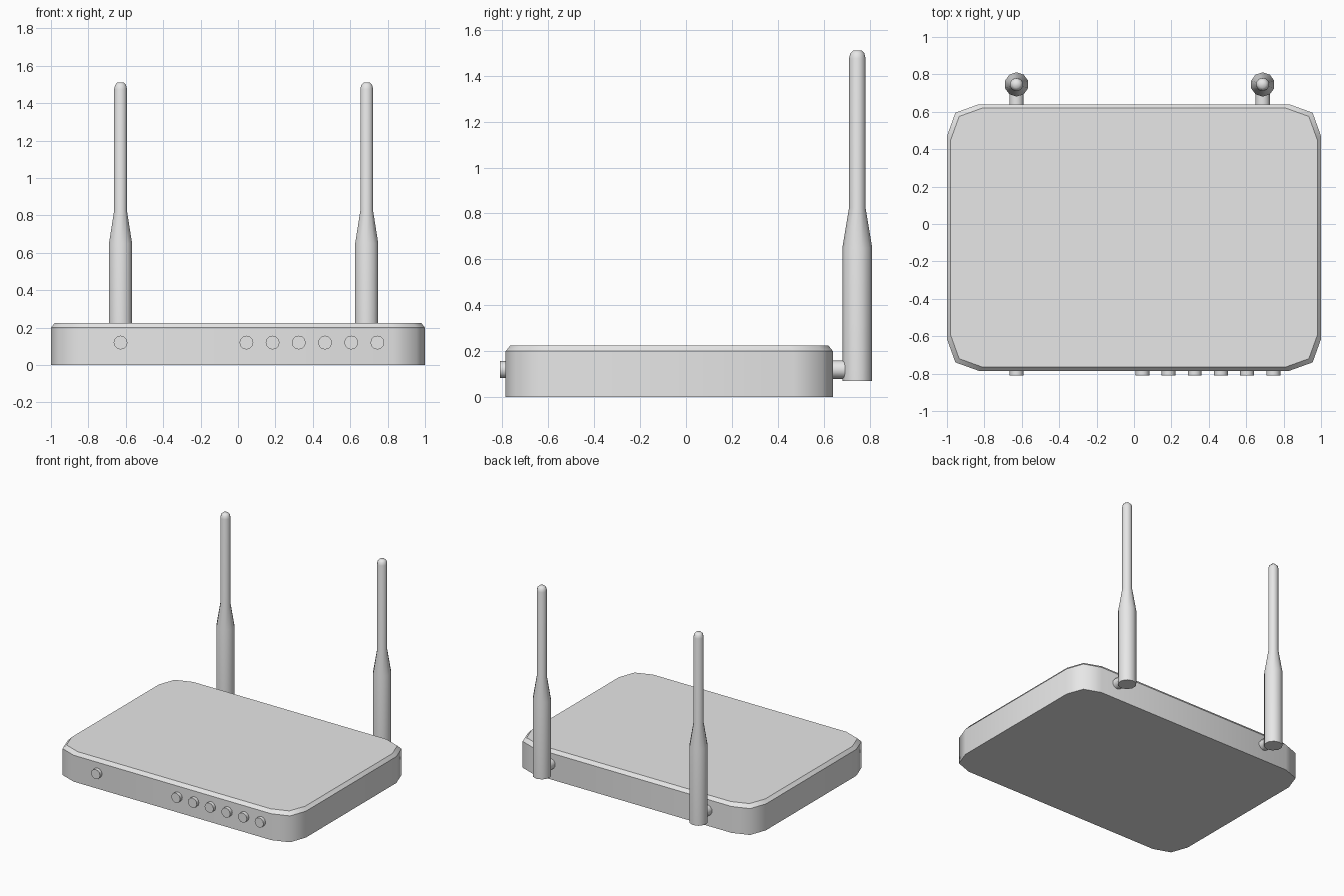
import bpy, bmesh, math
from mathutils import Matrix, Vector

cube = bpy.data.objects.get("Cube")
if cube:
    bpy.data.objects.remove(cube, do_unlink=True)

grey = bpy.data.materials.new("plain_grey")
grey.use_nodes = True
GREY = (0.8, 0.8, 0.8, 1)
grey.diffuse_color = GREY
grey.node_tree.nodes["Principled BSDF"].inputs["Base Color"].default_value = GREY


def loft(name, rings, matrix=Matrix()):
    """Skin a stack of equal rings, cap both ends, smooth all but sharp rims."""
    bm = bmesh.new()
    loops = [[bm.verts.new(matrix @ Vector(p)) for p in ring] for ring in rings]
    for low, high in zip(loops, loops[1:]):
        for i in range(len(low)):
            j = (i + 1) % len(low)
            bm.faces.new((low[i], low[j], high[j], high[i]))
    bm.faces.new(loops[0][::-1])
    bm.faces.new(loops[-1])
    bmesh.ops.recalc_face_normals(bm, faces=bm.faces)
    for face in bm.faces:
        face.smooth = True
    mesh = bpy.data.meshes.new(name)
    bm.to_mesh(mesh)
    bm.free()
    mesh.materials.append(grey)
    obj = bpy.data.objects.new(name, mesh)
    bpy.context.collection.objects.link(obj)
    return obj


def turned(name, profile, sides, matrix):
    """Lathe a (radius, height) profile around its axis."""
    rings = [[(r * math.sin(math.tau * i / sides), -r * math.cos(math.tau * i / sides), h)
              for i in range(sides)] for r, h in profile]
    obj = loft(name, rings, matrix)
    obj.data.set_sharp_from_angle(angle=math.radians(60))
    return obj


def outline(inset, z):
    """Case outline with two-facet corners."""
    half_x, half_y, mid_y = 1 - inset, 0.7125 - inset, -0.0725
    corner = [(0, 0.17), (0.045, 0.045), (0.17, 0)]
    points = []
    for sx, sy in ((1, 1), (-1, 1), (-1, -1), (1, -1)):
        for dx, dy in (corner if sx == sy else corner[::-1]):
            points.append((sx * (half_x - dx), mid_y + sy * (half_y - dy), z))
    return points


# Case with a chamfered top rim; horizontal edges stay crisp
case = loft("case", [outline(0, 0), outline(0, 0.2), outline(0.02, 0.225)])
for edge in case.data.edges:
    a, b = (case.data.vertices[i].co for i in edge.vertices)
    edge.use_edge_sharp = abs(a.z - b.z) < 0.001

# Front buttons
forward = Matrix.Rotation(math.radians(90), 4, "X")
button_xs = [-0.628] + [0.045 + 0.14 * i for i in range(6)]
for n, x in enumerate(button_xs):
    turned(f"button_{n + 1}", [(0.037, 0), (0.037, 0.061)], 12,
           Matrix.Translation((x, -0.75, 0.12)) @ forward)

# Antennas with their rear connectors
antenna = [(0.065, 0.07), (0.065, 0.65), (0.036, 0.825), (0.036, 1.475),
           (0.031, 1.497), (0.018, 1.51)]
for side, x in (("right", -0.628), ("left", 0.688)):
    turned(f"{side}_antenna", antenna, 10, Matrix.Translation((x, 0.746, 0)))
    turned(f"{side}_connector", [(0.04, 0), (0.04, 0.12)], 10,
           Matrix.Translation((x, 0.73, 0.12)) @ forward)
